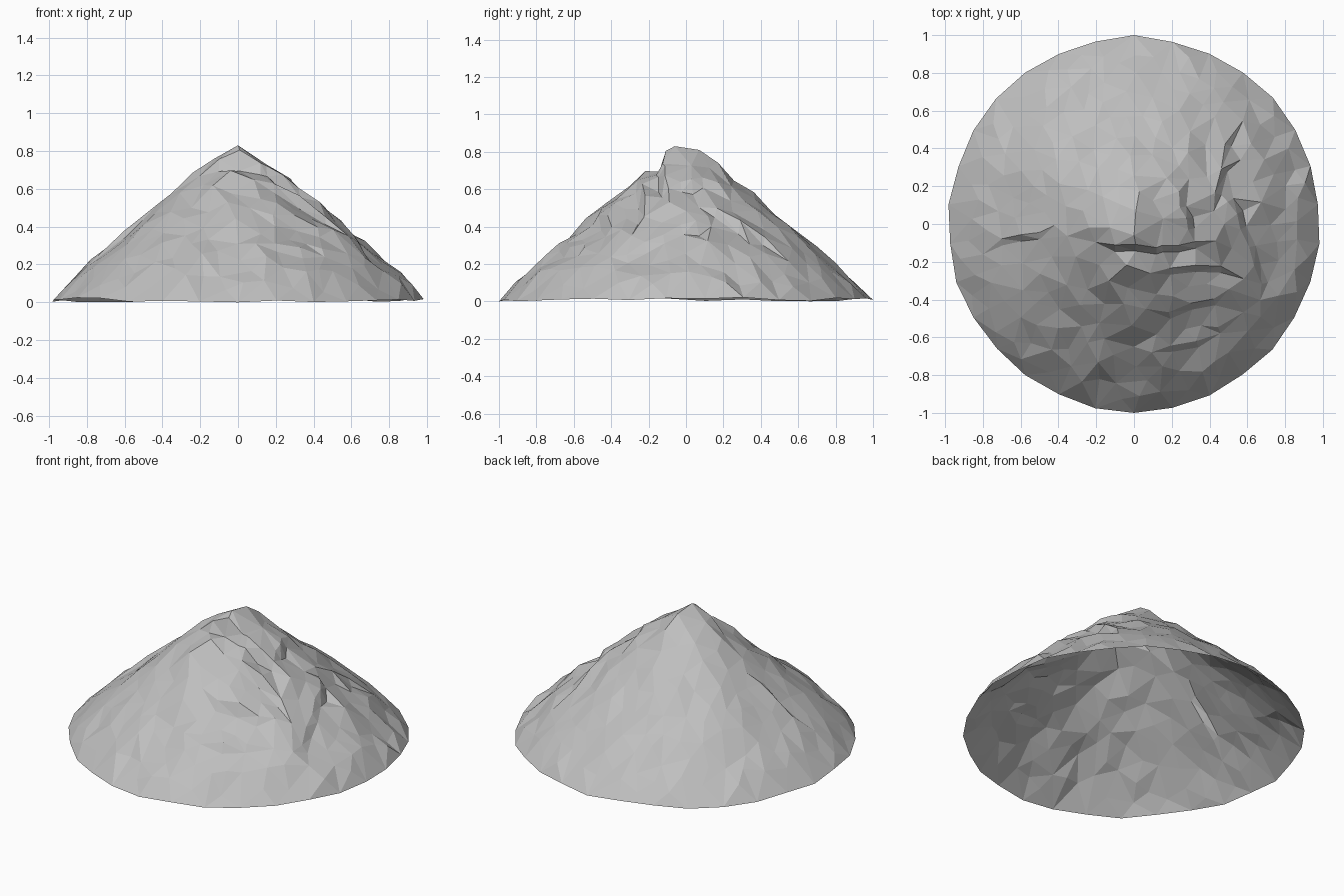
import bpy
import math
import random
from mathutils import Vector
from mathutils.geometry import delaunay_2d_cdt

random.seed(7)
if "Cube" in bpy.data.objects:
    bpy.data.objects.remove(bpy.data.objects["Cube"])

# Slope profile: radius, height
PROFILE = [(0, .82), (.1, .785), (.2, .70), (.4, .54), (.6, .37), (.8, .195), (.9, .105), (1, .015)]
# Ledges: upper edge start x, y, end x, y, drop
LEDGES = [
    (-.10, -.10, .12, -.11, .09), (.15, -.12, .32, -.09, .08),
    (.19, -.23, .46, -.21, .06), (.18, -.45, .42, -.39, .06),
    (.26, .09, .28, -.03, .06), (.41, .17, .49, .42, .06),
    (.50, .12, .58, -.02, .06), (-.70, -.08, -.50, -.06, .04),
    (.20, -.66, .45, -.56, .03), (.62, -.12, .66, -.32, .04),
]


def slope(x, y):
    r = min(math.hypot(x, y), 1)
    for (r0, z0), (r1, z1) in zip(PROFILE, PROFILE[1:]):
        if r <= r1:
            return z0 + (z1 - z0) * (r - r0) / (r1 - r0)


def far_enough(x, y, gap):
    return all(math.hypot(x - p.x, y - p.y) > gap for p in points)


# Summit ridge
points = [Vector((0, -.06, .83)), Vector((.01, .07, .81))]

# Wavy rim
SIDES = 30
for i in range(SIDES):
    a = math.pi / 2 + math.tau * i / SIDES
    r = 1 if i % 15 == 0 else random.uniform(.985, 1)
    points.append(Vector((r * .99 * math.cos(a), r * math.sin(a), random.uniform(0, .025))))
points[2 + SIDES // 2].z = 0

# Rock ledges: an upper edge and a dropped lower edge just downhill of it
for x0, y0, x1, y1, drop in LEDGES:
    start, end = Vector((x0, y0)), Vector((x1, y1))
    out = Vector((y1 - y0, x0 - x1)).normalized()
    if out.dot(start + end) < 0:
        out = -out
    for t in (0, .5, 1):
        top = start.lerp(end, t) + out * random.uniform(-.02, .02)
        low = top + out * .035
        k = 1 if t == .5 else .5
        points.append(Vector((*top, slope(*top) + drop * .3 * k)))
        points.append(Vector((*low, slope(*low) - drop * .6 * k)))

# Scattered facets, rougher on the left front side
for _ in range(6000):
    a, r = random.uniform(0, math.tau), .94 * math.sqrt(random.random())
    x, y = r * math.cos(a), r * math.sin(a)
    if far_enough(x, y, .085):
        rough = .014 + .014 * max(0, min(1, .5 + x - .6 * y))
        points.append(Vector((x, y, slope(x, y) + random.uniform(-rough, rough))))

# Open shell
flat, _, faces, source, _, _ = delaunay_2d_cdt([p.xy for p in points], [], [], 0, 1e-5)
verts = [(v.x, v.y, points[src[0]].z) for v, src in zip(flat, source)]
mesh = bpy.data.meshes.new("rock_mound")
mesh.from_pydata(verts, [], faces)
mesh.validate()
mound = bpy.data.objects.new("rock_mound", mesh)
bpy.context.collection.objects.link(mound)

# Grey stone
stone = bpy.data.materials.new("grey_stone")
stone.use_nodes = True
grey = (.52, .52, .52, 1)
stone.diffuse_color = grey
stone.node_tree.nodes["Principled BSDF"].inputs["Base Color"].default_value = grey
mesh.materials.append(stone)
